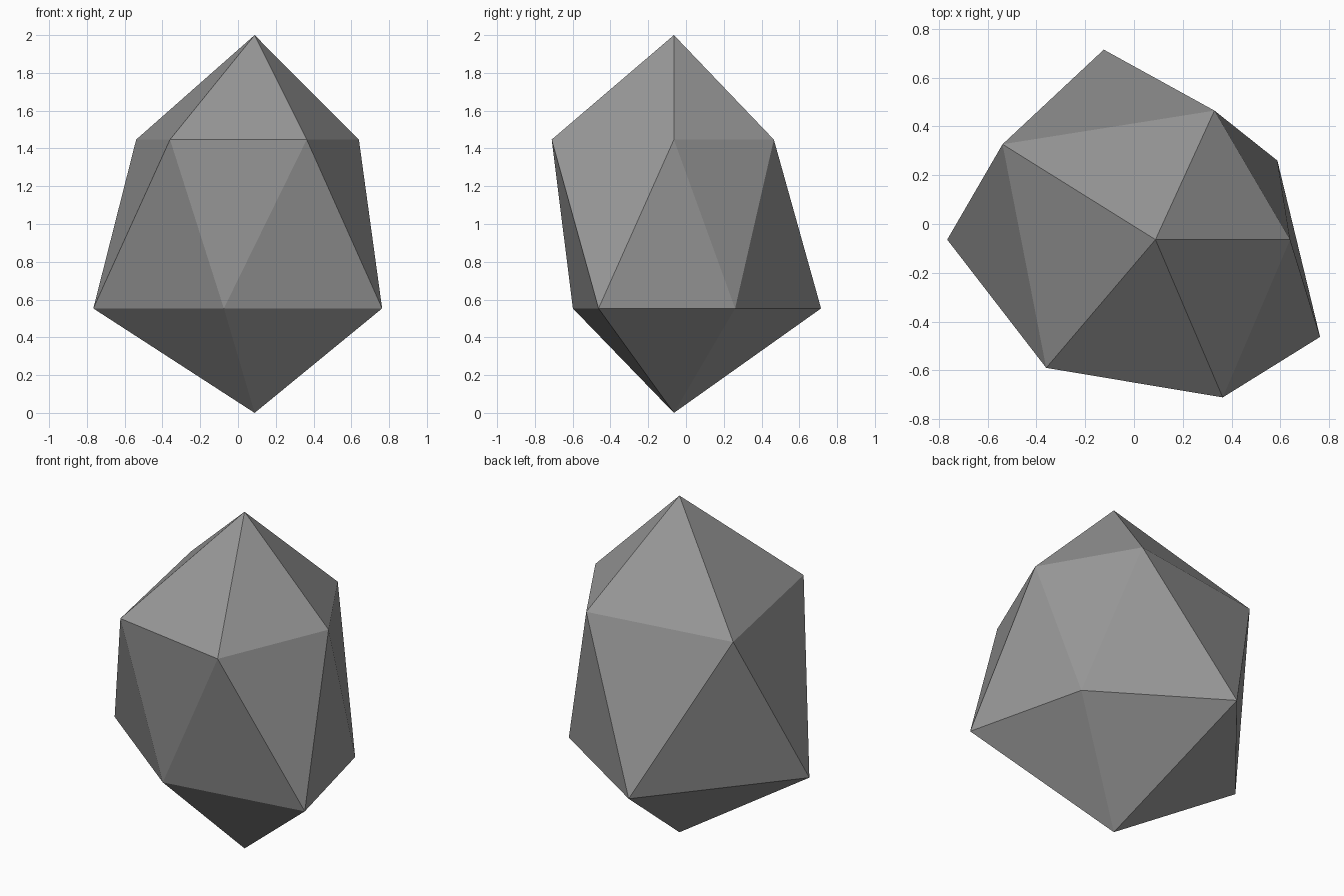
import bpy, bmesh

if "Cube" in bpy.data.objects:
    bpy.data.objects.remove(bpy.data.objects["Cube"])

# Single stone colour
grey = bpy.data.materials.new("stone_grey")
grey.diffuse_color = (0.31, 0.31, 0.31, 1)
grey.use_nodes = True
grey.node_tree.nodes["Principled BSDF"].inputs["Base Color"].default_value = grey.diffuse_color

# Two five-sided rings, counter-clockwise, each lower point half a step ahead
upper = [(0.64, -0.064), (0.33, 0.465), (-0.539, 0.327), (-0.36, -0.59), (0.364, -0.711)]
lower = [(0.588, 0.26), (-0.124, 0.715), (-0.766, -0.064), (-0.075, -0.599), (0.763, -0.463)]

bm = bmesh.new()
top = bm.verts.new((0.088, -0.064, 2.0))
bottom = bm.verts.new((0.088, -0.064, 0.0))
up = [bm.verts.new((x, y, 1.447)) for x, y in upper]
low = [bm.verts.new((x, y, 0.553)) for x, y in lower]

# Crown, zigzag waist and underside facets
for i in range(5):
    j = (i + 1) % 5
    bm.faces.new((top, up[i], up[j]))
    bm.faces.new((up[i], low[i], up[j]))
    bm.faces.new((low[i], low[j], up[j]))
    bm.faces.new((bottom, low[j], low[i]))
bmesh.ops.recalc_face_normals(bm, faces=bm.faces)

mesh = bpy.data.meshes.new("rock")
bm.to_mesh(mesh)
bm.free()
mesh.materials.append(grey)
rock = bpy.data.objects.new("rock", mesh)
bpy.context.collection.objects.link(rock)
